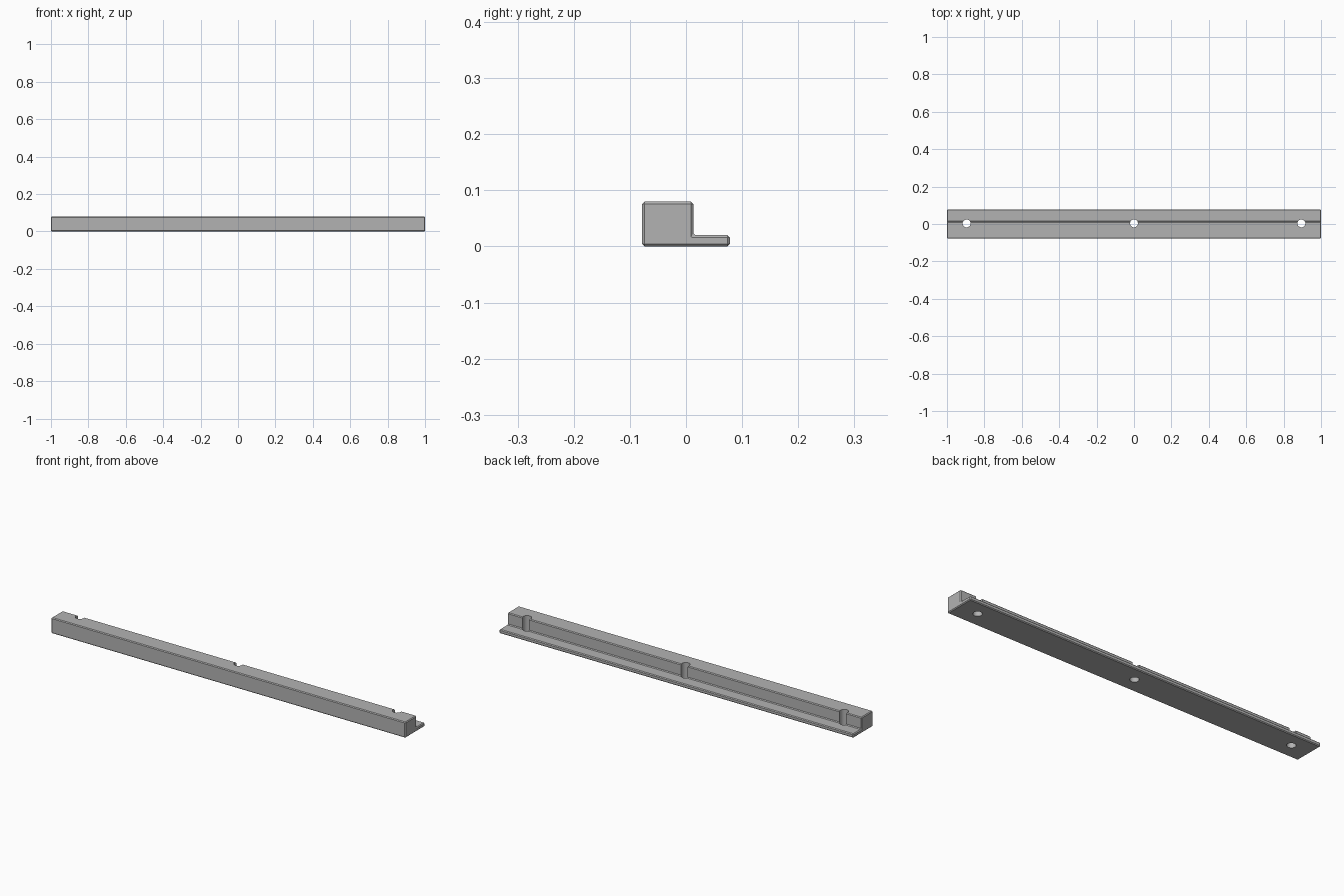
import bpy
import bmesh

cube = bpy.data.objects.get("Cube")
if cube:
    bpy.data.objects.remove(cube, do_unlink=True)

grey = bpy.data.materials.new("light grey")
grey.use_nodes = True
colour = (0.45, 0.45, 0.45, 1)
grey.diffuse_color = colour
grey.node_tree.nodes["Principled BSDF"].inputs["Base Color"].default_value = colour

HALF, DEPTH, HEIGHT = 1.0, 0.078, 0.08
STEP_Y, LEDGE = 0.013, 0.02

# Stepped rail: an L profile extruded along x
profile = [(-DEPTH, 0), (DEPTH, 0), (DEPTH, LEDGE),
           (STEP_Y, LEDGE), (STEP_Y, HEIGHT), (-DEPTH, HEIGHT)]
bm = bmesh.new()
end = bm.faces.new([bm.verts.new((-HALF, y, z)) for y, z in profile])
ext = bmesh.ops.extrude_face_region(bm, geom=[end])
moved = [v for v in ext["geom"] if isinstance(v, bmesh.types.BMVert)]
bmesh.ops.translate(bm, verts=moved, vec=(2 * HALF, 0, 0))
bmesh.ops.recalc_face_normals(bm, faces=bm.faces)
mesh = bpy.data.meshes.new("rail")
bm.to_mesh(mesh)
bm.free()
mesh.materials.append(grey)
rail = bpy.data.objects.new("rail", mesh)
bpy.context.collection.objects.link(rail)

# Small chamfer on every edge
bevel = rail.modifiers.new("chamfer", 'BEVEL')
bevel.width = 0.004
bevel.segments = 1
bevel.limit_method = 'ANGLE'

# Screw holes that break through the step wall
for name, x in (("right", -0.895), ("middle", 0), ("left", 0.895)):
    bpy.ops.mesh.primitive_cylinder_add(vertices=32, radius=0.021, depth=0.3,
                                        location=(x, 0.003, HEIGHT / 2))
    cutter = bpy.context.object
    cutter.name = name + "_hole_cutter"
    cutter.data.materials.append(grey)
    cutter.hide_render = True
    cutter.hide_set(True)
    cut = rail.modifiers.new(name + "_hole", 'BOOLEAN')
    cut.operation = 'DIFFERENCE'
    cut.solver = 'EXACT'
    cut.object = cutter

# Smooth hole walls, sharp edges elsewhere
bpy.ops.object.select_all(action='DESELECT')
rail.select_set(True)
bpy.context.view_layer.objects.active = rail
for modifier in list(rail.modifiers):
    bpy.ops.object.modifier_apply(modifier=modifier.name)
for cutter in [o for o in bpy.data.objects if o.name.endswith("_hole_cutter")]:
    bpy.data.objects.remove(cutter, do_unlink=True)
bpy.ops.object.shade_smooth_by_angle()
